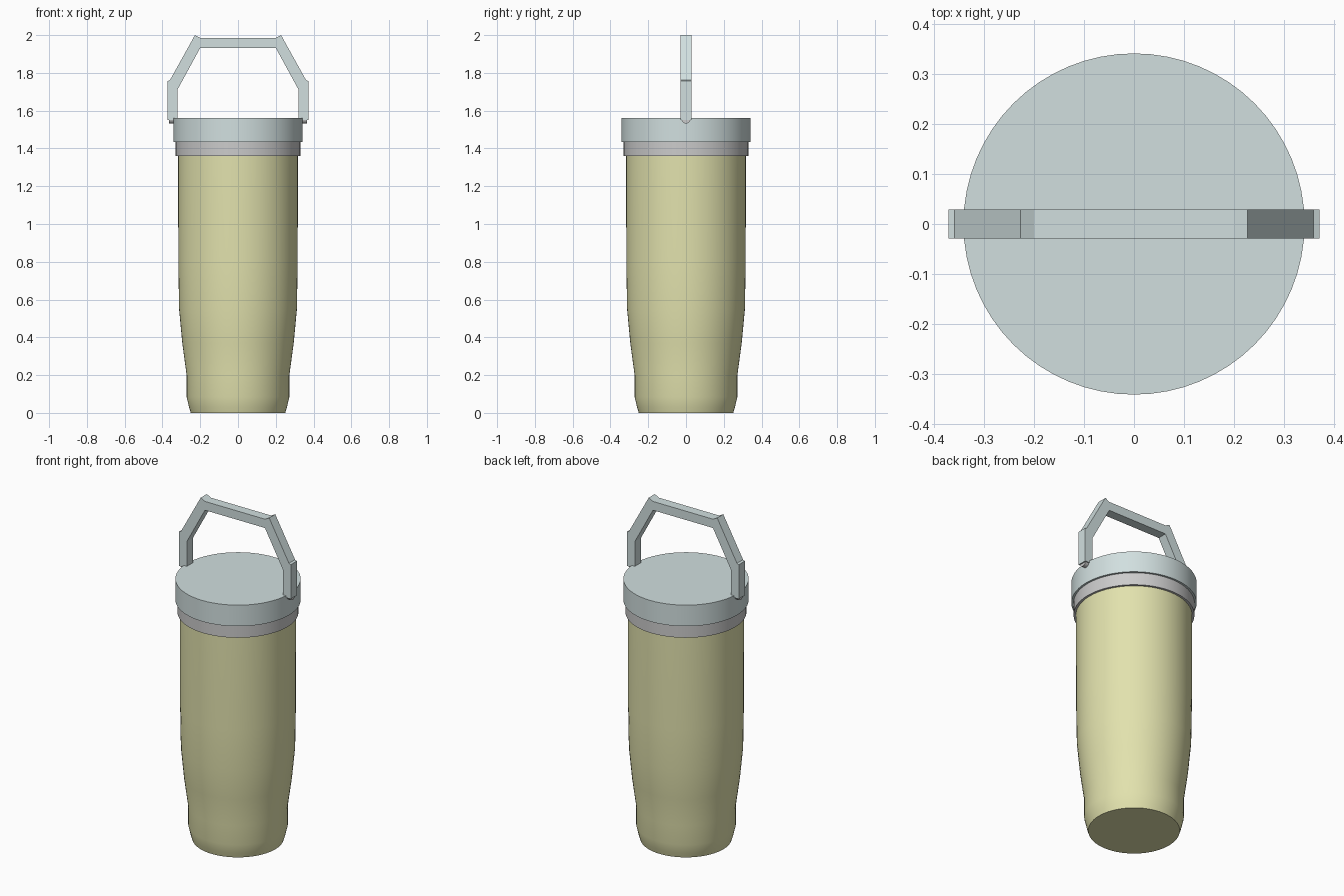
import bpy, bmesh, math

if "Cube" in bpy.data.objects:
    bpy.data.objects.remove(bpy.data.objects["Cube"])


def material(name, rgb):
    m = bpy.data.materials.new(name)
    m.diffuse_color = (*rgb, 1)
    m.use_nodes = True
    m.node_tree.nodes["Principled BSDF"].inputs["Base Color"].default_value = m.diffuse_color
    return m


def finish(name, bm, mat=None, smooth=None):
    bmesh.ops.recalc_face_normals(bm, faces=bm.faces)
    me = bpy.data.meshes.new(name)
    bm.to_mesh(me)
    bm.free()
    ob = bpy.data.objects.new(name, me)
    bpy.context.collection.objects.link(ob)
    if mat:
        me.materials.append(mat)
    if smooth is not None:
        bpy.ops.object.select_all(action='DESELECT')
        ob.select_set(True)
        bpy.context.view_layer.objects.active = ob
        bpy.ops.object.shade_smooth_by_angle(angle=math.radians(smooth))
    return ob


def lathe(name, profile, mat=None, n=64, axis='Z', smooth=35):
    """Closed solid of revolution from (radius, height) points."""
    bm = bmesh.new()
    rings = []
    for r, h in profile:
        ring = []
        for i in range(n):
            a = 2 * math.pi * i / n
            c, s = r * math.cos(a), r * math.sin(a)
            ring.append(bm.verts.new((c, s, h) if axis == 'Z' else (h, c, s)))
        rings.append(ring)
    for lo, hi in zip(rings, rings[1:]):
        for i in range(n):
            j = (i + 1) % n
            bm.faces.new((lo[i], lo[j], hi[j], hi[i]))
    bm.faces.new(rings[0][::-1])
    bm.faces.new(rings[-1])
    return finish(name, bm, mat, smooth)


olive = material("olive_paint", (0.76, 0.76, 0.42))
teal = material("pale_teal_plastic", (0.64, 0.74, 0.74))

# Tapered tumbler body, rising inside the lid
lathe("body", [(0.25, 0), (0.259, 0.03), (0.272, 0.085), (0.272, 0.2),
               (0.295, 0.37), (0.312, 0.55), (0.316, 0.8), (0.317, 1.36),
               (0.317, 1.54)], olive)

# Collar and lid
lathe("collar_ring", [(0.33, 1.36), (0.33, 1.435)])
lathe("lid", [(0.342, 1.435), (0.342, 1.562)], teal)

# Angular carry handle: half outline mirrored, then extruded along y
outer = [(0.372, 1.55), (0.372, 1.757), (0.36, 1.762), (0.228, 2.0), (0.2, 1.985)]
inner = [(0.2, 1.932), (0.32, 1.712), (0.32, 1.55)]
mirror = lambda pts: [(-x, z) for x, z in reversed(pts)]
outline = outer + mirror(outer) + mirror(inner) + inner
bm = bmesh.new()
face = bm.faces.new([bm.verts.new((x, -0.029, z)) for x, z in outline])
out = bmesh.ops.extrude_face_region(bm, geom=[face])
bmesh.ops.translate(bm, vec=(0, 0.058, 0),
                    verts=[v for v in out["geom"] if isinstance(v, bmesh.types.BMVert)])
finish("handle", bm, teal)

# Hinge pins under the handle ends
for side, label in ((-1, "left"), (1, "right")):
    pin = lathe(f"{label}_hinge_pin", [(0.024, 0.325), (0.024, 0.365)], None,
                n=24, axis='X')
    pin.location.z = 1.556
    if side < 0:
        pin.rotation_euler.z = math.pi
